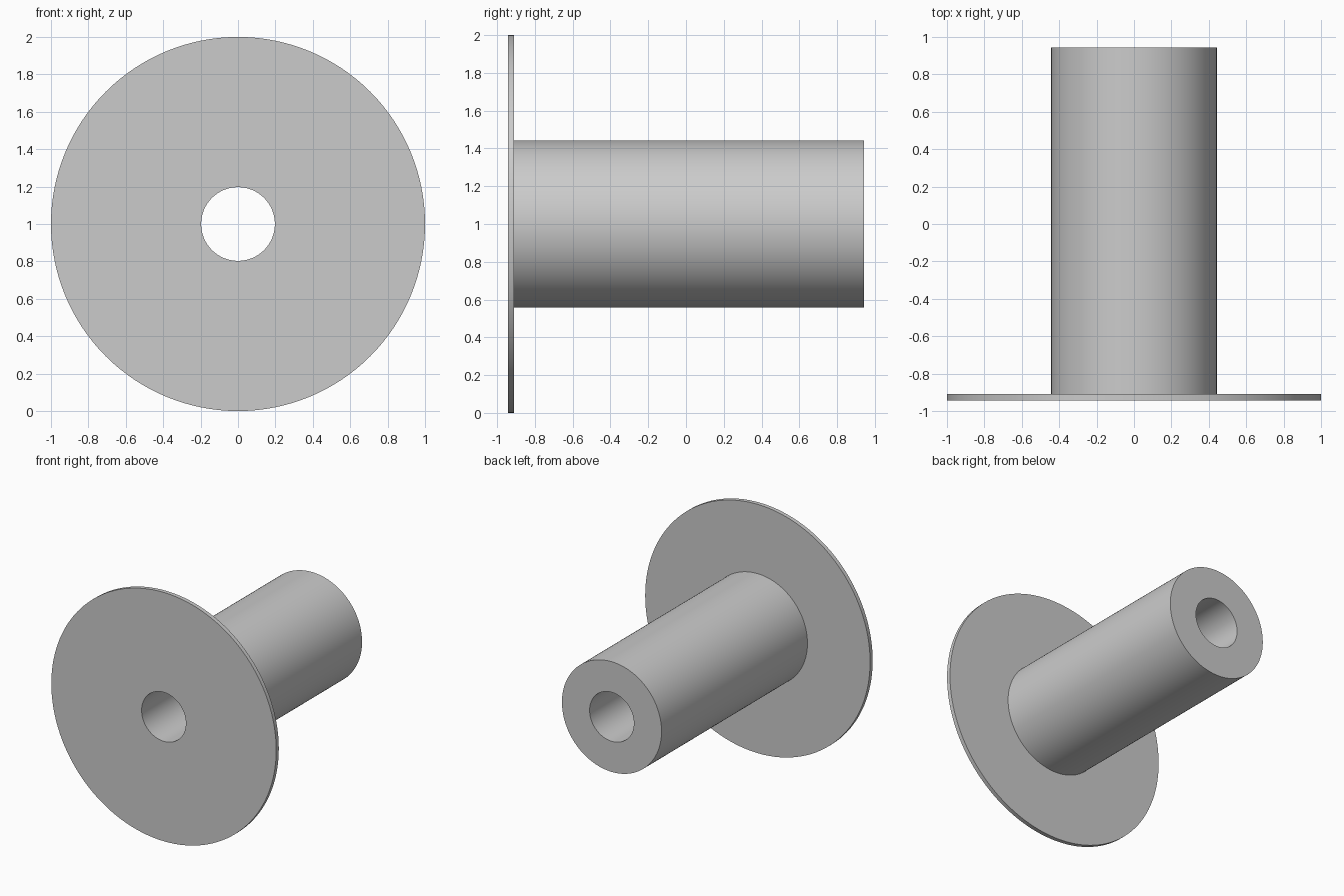
import bpy
import bmesh
import math

cube = bpy.data.objects.get("Cube")
if cube:
    bpy.data.objects.remove(cube, do_unlink=True)

SEGMENTS = 128
AXIS_HEIGHT = 1.0
HALF_LENGTH = 0.943
FLANGE_BACK = -0.91
FLANGE_RADIUS = 1.0
TUBE_RADIUS = 0.443
BORE_RADIUS = 0.197

# Single plain grey material
grey = bpy.data.materials.new("plain_grey")
grey.use_nodes = True
colour = (0.6, 0.6, 0.6, 1.0)
grey.diffuse_color = colour
grey.node_tree.nodes["Principled BSDF"].inputs["Base Color"].default_value = colour


def lathe(name, profile):
    """Revolve a closed (radius, y) profile about the y axis."""
    bm = bmesh.new()
    rings = []
    for i in range(SEGMENTS):
        a = 2 * math.pi * i / SEGMENTS
        rings.append([bm.verts.new((r * math.cos(a), y, r * math.sin(a)))
                      for r, y in profile])
    n = len(profile)
    for i, ring in enumerate(rings):
        following = rings[(i + 1) % SEGMENTS]
        for j in range(n):
            k = (j + 1) % n
            bm.faces.new((ring[j], ring[k], following[k], following[j]))
    bmesh.ops.recalc_face_normals(bm, faces=bm.faces)
    mesh = bpy.data.meshes.new(name)
    bm.to_mesh(mesh)
    bm.free()
    mesh.materials.append(grey)
    obj = bpy.data.objects.new(name, mesh)
    bpy.context.collection.objects.link(obj)
    obj.location.z = AXIS_HEIGHT
    return obj


# Thin flange and bored tube turned as one solid
bushing = lathe("flanged_bushing", [
    (BORE_RADIUS, -HALF_LENGTH),
    (FLANGE_RADIUS, -HALF_LENGTH),
    (FLANGE_RADIUS, FLANGE_BACK),
    (TUBE_RADIUS, FLANGE_BACK),
    (TUBE_RADIUS, HALF_LENGTH),
    (BORE_RADIUS, HALF_LENGTH),
])

# Smooth round walls with crisp rims
bpy.ops.object.select_all(action="DESELECT")
bushing.select_set(True)
bpy.context.view_layer.objects.active = bushing
bpy.ops.object.shade_smooth_by_angle(angle=math.radians(30))
